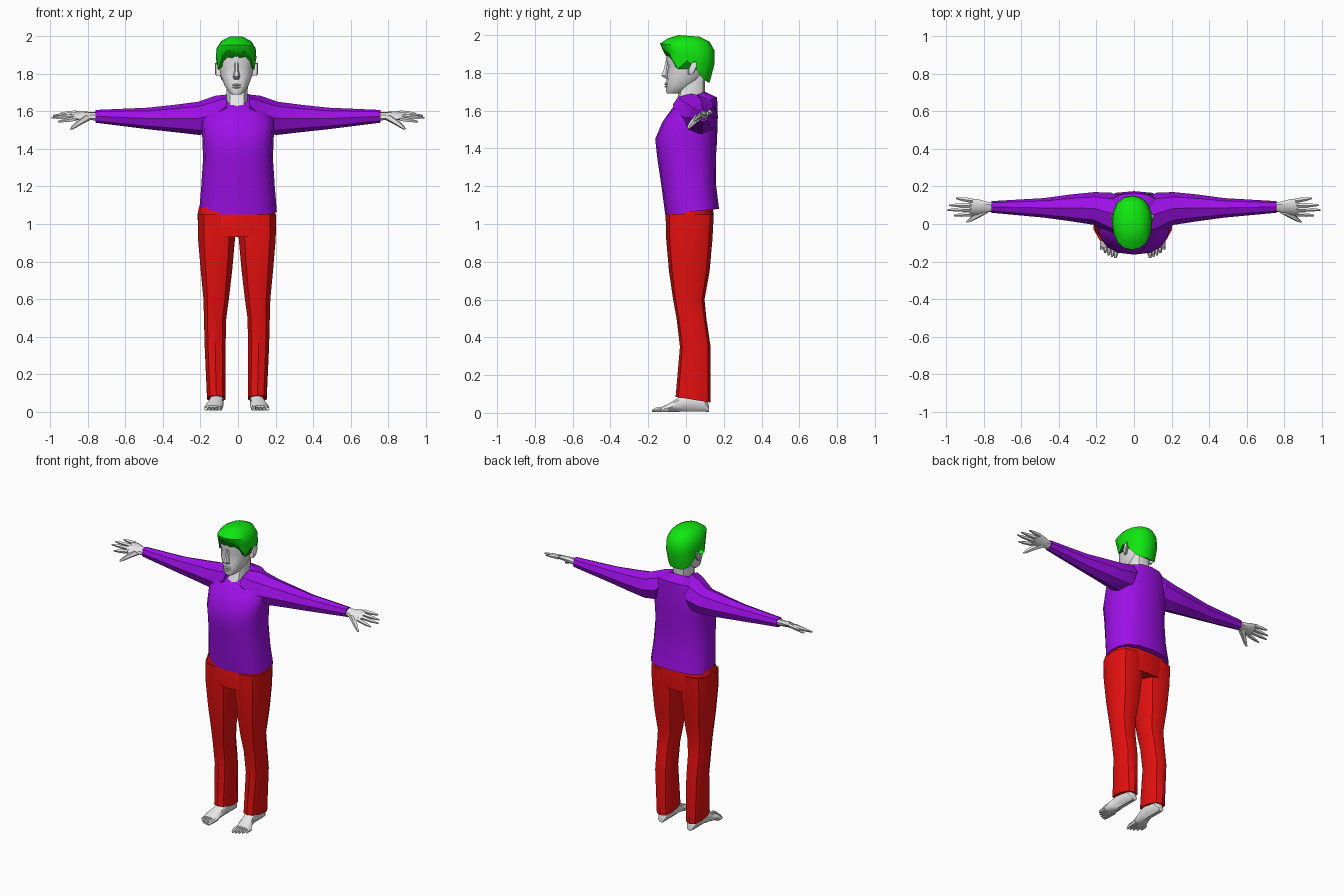
import bpy, bmesh, math
from mathutils import Vector


def material(name, rgb):
    m = bpy.data.materials.new(name)
    m.diffuse_color = (*rgb, 1)
    return m


SKIN = material("pale grey skin", (0.8, 0.8, 0.8))
PURPLE = material("purple cloth", (0.34, 0.005, 0.8))
RED = material("red cloth", (0.8, 0.005, 0.005))
GREEN = material("green hair", (0.005, 0.8, 0.005))


def loft(name, rings, mat, side=1, angle=35):
    """Skin a list of equal-length point rings and cap both ends."""
    bm = bmesh.new()
    rows = [[bm.verts.new((p[0] * side, p[1], p[2])) for p in r] for r in rings]
    n = len(rows[0])
    for a, b in zip(rows, rows[1:]):
        for i in range(n):
            bm.faces.new((a[i], a[(i + 1) % n], b[(i + 1) % n], b[i]))
    bm.faces.new(rows[0])
    bm.faces.new(rows[-1])
    bmesh.ops.recalc_face_normals(bm, faces=bm.faces)
    me = bpy.data.meshes.new(name)
    bm.to_mesh(me)
    bm.free()
    me.materials.append(mat)
    ob = bpy.data.objects.new(name, me)
    bpy.context.collection.objects.link(ob)
    bpy.ops.object.select_all(action='DESELECT')
    ob.select_set(True)
    bpy.context.view_layer.objects.active = ob
    bpy.ops.object.shade_smooth_by_angle(angle=math.radians(angle))
    return ob


def spow(v, p):
    return math.copysign(abs(v) ** p, v)


def level(zf, zb, x0, x1, yf, yb, n=16, p=0.8):
    """Level ring starting at the front; height runs from zf (front) to zb (back)."""
    pts = []
    for i in range(n):
        a = math.tau * i / n
        c = spow(math.cos(a), p)
        pts.append([(x0 + x1) / 2 + (x1 - x0) / 2 * spow(math.sin(a), p),
                    (yf + yb) / 2 - (yb - yf) / 2 * c,
                    (zf + zb) / 2 + (zf - zb) / 2 * c])
    return pts


def oval(c, u, v, n=8):
    c, u, v = Vector(c), Vector(u), Vector(v)
    return [c + u * math.cos(math.tau * i / n) + v * math.sin(math.tau * i / n)
            for i in range(n)]


# Sweater body, open V at the front of the collar
body = [level(zf, zb, -w, w, yf, yb) for zf, zb, w, yf, yb in (
    (1.05, 1.08, .207, -.11, .175), (1.2, 1.2, .196, -.13, .16),
    (1.35, 1.35, .186, -.152, .158), (1.45, 1.45, .19, -.163, .165),
    (1.54, 1.58, .195, -.125, .167), (1.575, 1.67, .15, -.10, .165),
    (1.64, 1.70, .075, -.05, .10))]
body[-1][0] = [-.005, -.088, 1.59]
for i in (1, -1):
    body[-1][i][2] = 1.63
    body[-1][i][1] = -.06
loft("sweater_body", body, PURPLE)

# Neck and upper chest inside the collar
loft("neck", [level(1.57, 1.6, -.06, .05, -.094, .09, 10),
              level(1.65, 1.68, -.062, .052, -.05, .10, 10),
              level(1.73, 1.75, -.065, .055, -.03, .10, 10),
              level(1.80, 1.80, -.065, .055, -.03, .11, 10)], SKIN)

# Trouser seat
loft("trouser_seat", [level(z, z, -w - .008, w - .008, yf, yb, 16, .75) for z, w, yf, yb in (
    (1.09, .2, -.10, .14), (1.05, .208, -.108, .147), (.93, .202, -.104, .138))], RED)

SLEEVE = ((.06, .10, 1.575, 1.69, -.07, .13), (.12, .055, 1.48, 1.684, -.055, .167),
          (.21, .09, 1.475, 1.652, -.005, .17), (.34, .10, 1.49, 1.635, .015, .157),
          (.48, .10, 1.505, 1.62, .034, .138), (.76, .10, 1.54, 1.608, .06, .122))
LEG = ((1.05, 1.05, -.005, .207, -.108, .147), (.92, .92, .0, .205, -.105, .14),
       (.75, .75, .016, .19, -.09, .125), (.6, .6, .034, .175, -.068, .098),
       (.5, .5, .048, .172, -.05, .108), (.35, .35, .052, .168, -.032, .13),
       (.085, .055, .052, .155, -.055, .13))
FINGERS = (((.86, .125, 1.592), (.95, .137, 1.588)), ((.865, .10, 1.583), (.985, .10, 1.578)),
           ((.865, .078, 1.573), (.995, .075, 1.566)), ((.86, .055, 1.562), (.96, .045, 1.545)))

for side, word in ((1, "right"), (-1, "left")):
    # Sleeve tapering from shoulder to cuff
    loft(word + "_sleeve", [oval((x, (y0 + y1) / 2, (z0 + z1) / 2), (0, (y1 - y0) / 2, 0),
                                 (0, 0, (z1 - z0) / 2)) for x, _, z0, z1, y0, y1 in SLEEVE],
         PURPLE, side)

    # Trouser leg
    loft(word + "_trouser_leg",
         [level(zf, zb, x0 + (.012 if side < 0 else 0), x1 + (.012 if side < 0 else 0), yf, yb, 10)
          for zf, zb, x0, x1, yf, yb in LEG], RED, side)

    # Tilted palm with fingers and thumb
    loft(word + "_palm", [oval(c, (0, w, w * .42), (0, -t * .4, t)) for c, w, t in (
        ((.74, .092, 1.574), .024, .021), ((.78, .09, 1.575), .028, .019),
        ((.83, .09, 1.577), .042, .016), ((.875, .09, 1.577), .045, .010))], SKIN, side)
    for k, (a, b) in enumerate(FINGERS):
        a, b = Vector(a), Vector(b)
        loft(f"{word}_finger_{k + 1}",
             [oval(a.lerp(b, t), (0, r, r * .4), (0, -r * .4, r), 5)
              for t, r in ((0, .013), (.6, .010), (1, .004))], SKIN, side)
    loft(word + "_thumb", [oval(c, (r, 0, r * .4), (0, r, -r * .4), 5) for c, r in (
        ((.80, .07, 1.568), .022), ((.845, .04, 1.54), .016),
        ((.875, .02, 1.518), .011), ((.89, .012, 1.505), .005))], SKIN, side)

    # Foot running from heel to ball, then five toes
    shift = .013 if side < 0 else 0
    loft(word + "_foot", [oval((x + shift, y, h / 2 + .004), (w, 0, 0), (0, 0, h / 2), 10)
                          for y, x, w, h in (
        (.122, .10, .02, .035), (.10, .10, .034, .09), (.03, .10, .036, .12),
        (-.01, .10, .036, .10), (-.05, .106, .042, .072), (-.09, .115, .050, .047),
        (-.125, .117, .047, .03))], SKIN, side)
    for k in range(5):
        x, tip = .083 + .0185 * k, -.18 + .002 * k + .0022 * k * k
        r = .014 if k == 0 else .010
        loft(f"{word}_toe_{k + 1}",
             [oval((x + shift + dx, y, .004 + r * s), (r * s, 0, 0), (0, 0, r * s), 6)
              for y, s, dx in ((-.09, 1.1, 0), ((tip - .11) / 2 - .01, 1, .001), (tip, .5, .003))],
             SKIN, side)

    # Pointed ear
    loft(word + "_ear", [oval((x - side * .008, y, z), (0, w, .004), (0, .008, h), 6) for x, y, z, w, h in (
        (.085, .025, 1.82, .015, .03), (.108, .035, 1.825, .02, .038),
        (.114, .042, 1.83, .014, .03))], SKIN, side)

# Head from chin to crown
loft("head", [level(z, z, -w - .008, w - .008, yf, yb, 14, .85) for z, w, yf, yb in (
    (1.69, .026, -.10, -.03), (1.705, .044, -.106, .0), (1.74, .066, -.102, .06),
    (1.79, .086, -.102, .10), (1.835, .094, -.094, .12), (1.865, .098, -.106, .13),
    (1.93, .095, -.098, .13), (1.97, .06, -.05, .09))], SKIN)


# Nose and lips as small wedges
loft("nose", [oval((-.008, y, z), (w, 0, 0), (0, d, 0), 6) for y, z, w, d in (
    (-.100, 1.862, .009, .010), (-.103, 1.82, .011, .016),
    (-.108, 1.785, .019, .026), (-.098, 1.770, .014, .014))], SKIN, 1, 20)
for name, z in (("upper_lip", 1.742), ("lower_lip", 1.728)):
    loft(name, [oval((x - .008, -.098 - d, z), (0, .008, 0), (0, 0, h), 6) for x, d, h in (
        (-.024, -.006, .002), (0, .008, .007), (.024, -.006, .002))], SKIN)

# Hair cap with a jagged hairline: fringe, sideburn, over the ear, nape
HAIRLINE = (1.90, 1.925, 1.885, 1.82, 1.865, 1.82, 1.765, 1.75, 1.75)
hair = [level(zf, zb, -w - .01, w - .01, yf, yb, 16, .9) for zf, zb, w, yf, yb in (
    (1.88, 1.80, .104, -.113, .125), (1.925, 1.85, .108, -.125, .152),
    (1.955, 1.92, .104, -.137, .150), (1.983, 1.965, .08, -.095, .125),
    (2.0, 1.992, .04, -.04, .07))]
for i, p in enumerate(hair[0]):
    p[2] = HAIRLINE[min(i, 16 - i)]
loft("hair", hair, GREEN)
